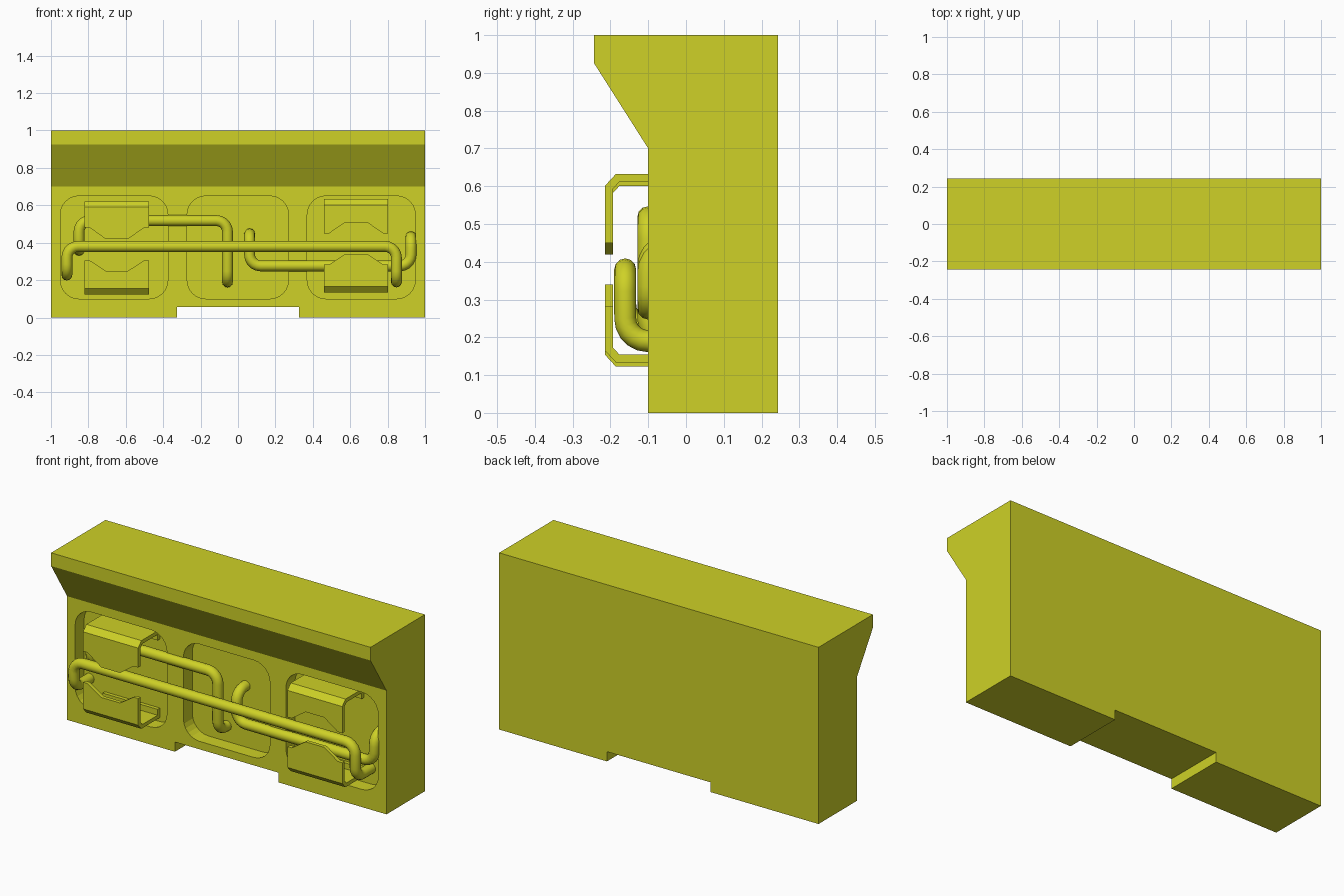
import bpy, bmesh, math
from mathutils import Vector

if "Cube" in bpy.data.objects:
    bpy.data.objects.remove(bpy.data.objects["Cube"])

paint = bpy.data.materials.new("yellow_paint")
paint.diffuse_color = (0.62, 0.64, 0.02, 1)
paint.use_nodes = True
paint.node_tree.nodes["Principled BSDF"].inputs["Base Color"].default_value = paint.diffuse_color


def add_object(name, bm):
    bmesh.ops.recalc_face_normals(bm, faces=bm.faces)
    mesh = bpy.data.meshes.new(name)
    bm.to_mesh(mesh)
    bm.free()
    obj = bpy.data.objects.new(name, mesh)
    bpy.context.collection.objects.link(obj)
    mesh.materials.append(paint)
    return obj


def prism(name, points, offset):
    bm = bmesh.new()
    face = bm.faces.new([bm.verts.new(p) for p in points])
    new = bmesh.ops.extrude_face_region(bm, geom=[face])["geom"]
    bmesh.ops.translate(bm, vec=offset,
                        verts=[v for v in new if isinstance(v, bmesh.types.BMVert)])
    return add_object(name, bm)


def apply_modifiers(obj):
    bpy.ops.object.select_all(action='DESELECT')
    obj.select_set(True)
    bpy.context.view_layer.objects.active = obj
    for mod in list(obj.modifiers):
        bpy.ops.object.modifier_apply(modifier=mod.name)


def cut(target, cutter):
    mod = target.modifiers.new("cut", 'BOOLEAN')
    mod.operation = 'DIFFERENCE'
    mod.solver = 'EXACT'
    mod.object = cutter
    apply_modifiers(target)
    bpy.data.objects.remove(cutter)


def rounded_rect(x0, x1, z0, z1, r, y, steps=6):
    pts = []
    corners = [(x1 - r, z1 - r), (x0 + r, z1 - r), (x0 + r, z0 + r), (x1 - r, z0 + r)]
    for i, (cx, cz) in enumerate(corners):
        for k in range(steps + 1):
            a = math.pi / 2 * (i + k / steps)
            pts.append((cx + r * math.cos(a), y, cz + r * math.sin(a)))
    return pts


# Main block with overhanging top lip
profile = [(-0.1, 0), (0.243, 0), (0.243, 1), (-0.243, 1), (-0.243, 0.925), (-0.1, 0.7)]
block = prism("armour_block", [(-1, y, z) for y, z in profile], (2, 0, 0))

# Bottom notch
notch = [(-0.325, -0.4, -0.1), (0.325, -0.4, -0.1), (0.325, -0.4, 0.055), (-0.325, -0.4, 0.055)]
cut(block, prism("notch_cutter", notch, (0, 0.8, 0)))

# Three rounded recesses in the front
FLOOR = -0.02
for x0, x1 in ((-0.95, -0.375), (-0.272, 0.27), (0.37, 0.948)):
    cut(block, prism("recess_cutter", rounded_rect(x0, x1, 0.1, 0.65, 0.1, -0.2),
                     (0, FLOOR + 0.2, 0)))


# Bent sheet clips, with a tongue or a notch in the free edge
def clip(name, x0, x1, base, up, side, middle):
    bm = bmesh.new()
    rows = []
    for t, tip in ((0, side), (0.08, side), (0.33, middle), (0.67, middle), (0.92, side), (1, side)):
        x = x0 + t * (x1 - x0)
        path = [(FLOOR - 0.01, 0.055), (FLOOR - 0.01, 0.011), (-0.181, 0.011),
                (-0.204, 0.036), (-0.204, tip)]
        rows.append([bm.verts.new((x, y, base + up * h)) for y, h in path])
    for a, b in zip(rows, rows[1:]):
        for i in range(len(a) - 1):
            bm.faces.new((a[i], a[i + 1], b[i + 1], b[i]))
    obj = add_object(name, bm)
    mod = obj.modifiers.new("thickness", 'SOLIDIFY')
    mod.thickness = 0.021
    mod.offset = 0
    mod.use_even_offset = True
    apply_modifiers(obj)


clip("left_upper_clip", -0.82, -0.475, 0.622, -1, 0.142, 0.203)
clip("left_lower_clip", -0.82, -0.475, 0.122, 1, 0.183, 0.127)
clip("right_upper_clip", 0.46, 0.803, 0.633, -1, 0.183, 0.124)
clip("right_lower_clip", 0.46, 0.803, 0.133, 1, 0.150, 0.207)


# Bent round rods with filleted corners, ends running back into the recess
def rod(name, points, y, fillet=0.06, radius=0.029):
    pts = [Vector((x, y, z)) for x, z in points]
    pts = [Vector((pts[0].x, 0, pts[0].z))] + pts + [Vector((pts[-1].x, 0, pts[-1].z))]
    path = [pts[0]]
    for a, p, b in zip(pts, pts[1:], pts[2:]):
        s = p + (a - p).normalized() * fillet
        e = p + (b - p).normalized() * fillet
        center = s + e - p
        for k in range(6):
            ang = math.pi / 2 * k / 5
            path.append(center + (s - center) * math.cos(ang) + (e - center) * math.sin(ang))
    path.append(pts[-1])
    curve = bpy.data.curves.new(name, 'CURVE')
    curve.dimensions = '3D'
    curve.bevel_depth = radius
    curve.bevel_resolution = 4
    curve.use_fill_caps = True
    spline = curve.splines.new('POLY')
    spline.points.add(len(path) - 1)
    for sp, p in zip(spline.points, path):
        sp.co = (*p, 1)
    curve.materials.append(paint)
    obj = bpy.data.objects.new(name, curve)
    bpy.context.collection.objects.link(obj)
    bpy.ops.object.select_all(action='DESELECT')
    obj.select_set(True)
    bpy.context.view_layer.objects.active = obj
    bpy.ops.object.convert(target='MESH')
    bpy.ops.object.shade_smooth_by_angle(angle=math.radians(40))


rod("front_rod", [(-0.915, 0.227), (-0.915, 0.38), (0.847, 0.38), (0.847, 0.19)], -0.161)
rod("left_rod", [(-0.85, 0.36), (-0.85, 0.518), (-0.056, 0.518), (-0.056, 0.19)], -0.1)
rod("right_rod", [(0.062, 0.447), (0.062, 0.276), (0.925, 0.276), (0.925, 0.432)], -0.1)
